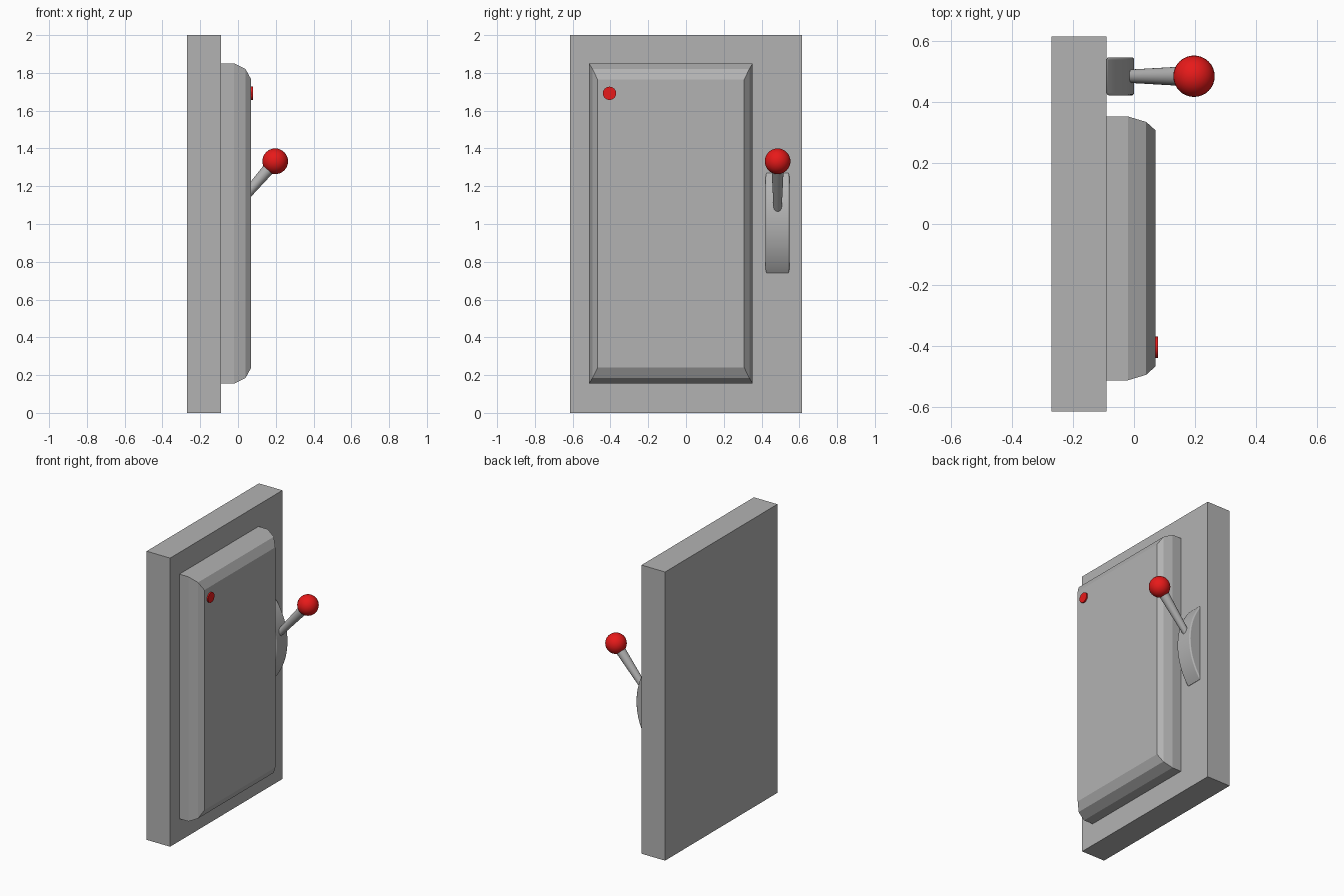
import bpy, bmesh, math
from mathutils import Vector

cube = bpy.data.objects.get("Cube")
if cube:
    bpy.data.objects.remove(cube, do_unlink=True)


def material(name, rgb):
    m = bpy.data.materials.new(name)
    m.use_nodes = True
    m.diffuse_color = (*rgb, 1)
    m.node_tree.nodes["Principled BSDF"].inputs["Base Color"].default_value = (*rgb, 1)
    return m


GREY = material("grey metal", (0.45, 0.45, 0.45))
RED = material("red plastic", (0.8, 0.01, 0.01))


def add_object(name, bm, mat, smooth=False):
    bmesh.ops.recalc_face_normals(bm, faces=bm.faces)
    mesh = bpy.data.meshes.new(name)
    bm.to_mesh(mesh)
    bm.free()
    mesh.materials.append(mat)
    ob = bpy.data.objects.new(name, mesh)
    bpy.context.collection.objects.link(ob)
    if smooth:
        bpy.ops.object.select_all(action="DESELECT")
        ob.select_set(True)
        bpy.context.view_layer.objects.active = ob
        bpy.ops.object.shade_smooth_by_angle(angle=math.radians(35))
    return ob


def loft(bm, rings):
    """Join equal-length rings of points and cap both ends."""
    loops = [[bm.verts.new(p) for p in ring] for ring in rings]
    n = len(loops[0])
    for a, b in zip(loops, loops[1:]):
        for i in range(n):
            j = (i + 1) % n
            bm.faces.new((a[i], a[j], b[j], b[i]))
    bm.faces.new(loops[0])
    bm.faces.new(loops[-1])


def rectangle(x, y0, y1, z0, z1):
    return [(x, y0, z0), (x, y1, z0), (x, y1, z1), (x, y0, z1)]


def cone_between(name, start, end, r1, r2, mat, sides=32):
    axis = end - start
    bm = bmesh.new()
    bmesh.ops.create_cone(bm, cap_ends=True, segments=sides, radius1=r1, radius2=r2,
                          depth=axis.length)
    bmesh.ops.rotate(bm, verts=bm.verts, matrix=axis.to_track_quat("Z", "Y").to_matrix())
    bmesh.ops.translate(bm, verts=bm.verts, vec=(start + end) / 2)
    return add_object(name, bm, mat, smooth=True)


# Back plate
bm = bmesh.new()
loft(bm, [rectangle(x, -0.615, 0.615, 0, 2) for x in (-0.27, -0.09)])
add_object("back_plate", bm, GREY)

# Raised door with faceted rim: (x, side inset, end inset)
bm = bmesh.new()
rim = [(-0.09, 0, 0), (-0.02, 0, 0), (0.04, 0.018, 0.03), (0.07, 0.045, 0.085)]
loft(bm, [rectangle(x, -0.513 + s, 0.353 - s, 0.155 + e, 1.85 - e) for x, s, e in rim])
add_object("door_panel", bm, GREY)

# Indicator lamp
cone_between("indicator_lamp", Vector((0.06, -0.405, 1.692)), Vector((0.079, -0.405, 1.692)),
             0.035, 0.035, RED)

# Lever housing: a rounded circular segment
half, height, mid_z, back = 0.27, 0.09, 1.005, -0.09
radius = (half ** 2 + height ** 2) / (2 * height)
sweep = math.asin(half / radius)
arc = []
for i in range(25):
    a = sweep * (i / 12 - 1)
    arc.append((back + height - radius + radius * math.cos(a), mid_z + radius * math.sin(a)))
bm = bmesh.new()
loft(bm, [[(x, y, z) for x, z in arc] for y in (0.422, 0.547)])
housing = add_object("lever_housing", bm, GREY, smooth=True)
bevel = housing.modifiers.new("rounded edges", "BEVEL")
bevel.width = 0.014
bevel.segments = 3
bevel.limit_method = "ANGLE"
bevel.angle_limit = math.radians(35)

# Lever arm and knob
knob = Vector((0.197, 0.485, 1.332))
cone_between("lever_arm", Vector((-0.03, 0.485, 1.069)), knob, 0.021, 0.034, GREY)
bm = bmesh.new()
bmesh.ops.create_uvsphere(bm, u_segments=32, v_segments=16, radius=0.068)
bmesh.ops.translate(bm, verts=bm.verts, vec=knob)
add_object("lever_knob", bm, RED, smooth=True)
